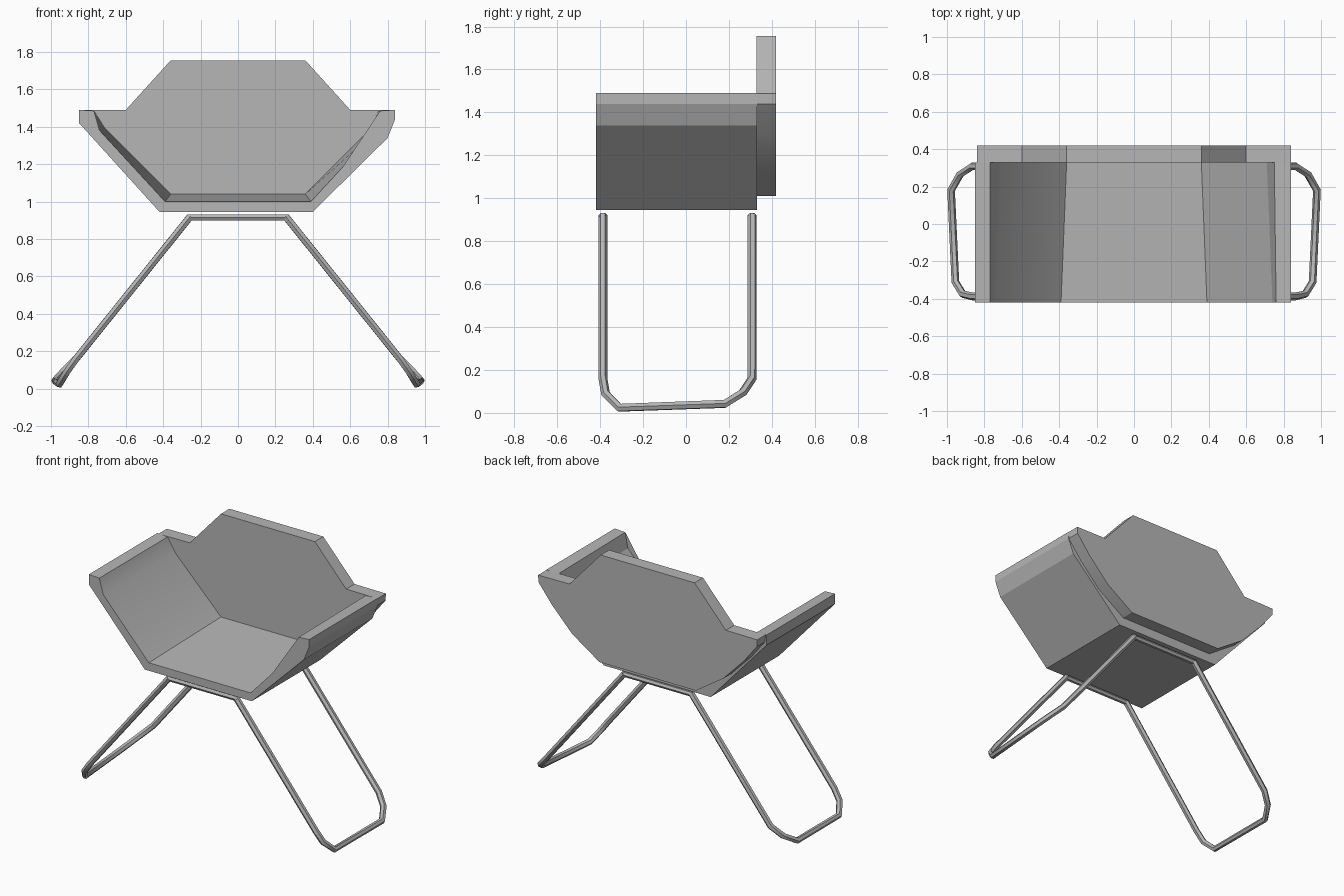
import bpy, bmesh, math

cube = bpy.data.objects.get("Cube")
if cube:
    bpy.data.objects.remove(cube)

grey = bpy.data.materials.new("light_grey")
grey.use_nodes = True
COLOUR = (0.47, 0.47, 0.47, 1)
grey.diffuse_color = COLOUR
grey.node_tree.nodes["Principled BSDF"].inputs["Base Color"].default_value = COLOUR


def mirror(half):
    """Complete a right-hand outline with its left-hand reflection."""
    return half + [(-x, z) for x, z in reversed(half)]


def finish(obj, angle=20):
    obj.data.materials.append(grey)
    bpy.ops.object.select_all(action='DESELECT')
    obj.select_set(True)
    bpy.context.view_layer.objects.active = obj
    bpy.ops.object.shade_smooth_by_angle(angle=math.radians(angle))


def loft(name, front, y0, back, y1):
    """Solid between two matching xz outlines."""
    bm = bmesh.new()
    a = [bm.verts.new((x, y0, z)) for x, z in front]
    b = [bm.verts.new((x, y1, z)) for x, z in back]
    for i in range(len(a)):
        j = (i + 1) % len(a)
        bm.faces.new((a[i], a[j], b[j], b[i]))
    caps = [bm.faces.new(a), bm.faces.new(b)]
    bmesh.ops.triangulate(bm, faces=caps)
    bmesh.ops.recalc_face_normals(bm, faces=bm.faces[:])
    mesh = bpy.data.meshes.new(name)
    bm.to_mesh(mesh)
    bm.free()
    obj = bpy.data.objects.new(name, mesh)
    bpy.context.collection.objects.link(obj)
    finish(obj)


def tube(name, points, radius=0.021):
    curve = bpy.data.curves.new(name, 'CURVE')
    curve.dimensions = '3D'
    curve.bevel_depth = radius
    curve.bevel_resolution = 1
    curve.use_fill_caps = True
    line = curve.splines.new('POLY')
    line.points.add(len(points) - 1)
    for p, co in zip(line.points, points):
        p.co = (*co, 1)
    obj = bpy.data.objects.new(name, curve)
    bpy.context.collection.objects.link(obj)
    bpy.ops.object.select_all(action='DESELECT')
    obj.select_set(True)
    bpy.context.view_layer.objects.active = obj
    bpy.ops.object.convert(target='MESH')
    finish(bpy.context.object, 50)


# Seat shell: base and sloping arms, walls thickening towards the back
outer = [(-0.85, 1.49), (-0.85, 1.42), (-0.42, 0.945), (0.40, 0.945),
         (0.80, 1.34), (0.84, 1.44), (0.84, 1.49)]
inner_front = [(0.76, 1.485), (0.74, 1.38), (0.39, 1.0), (-0.39, 1.0), (-0.74, 1.38), (-0.77, 1.485)]
inner_back = [(0.75, 1.485), (0.71, 1.39), (0.36, 1.04), (-0.36, 1.04), (-0.71, 1.39), (-0.77, 1.485)]
loft("seat_shell", outer + inner_front, -0.42, outer + inner_back, 0.33)

# Backrest with side wings that meet the arms
back = mirror([(0.36, 1.755), (0.60, 1.49), (0.84, 1.488), (0.838, 1.44),
               (0.735, 1.31), (0.58, 1.15), (0.37, 1.01)])
loft("backrest", back, 0.328, back, 0.42)

# Splayed legs joined by a rounded floor runner on each side
loop = [(0.255, -0.387, 0.92), (0.865, -0.387, 0.16), (0.915, -0.375, 0.09),
        (0.955, -0.31, 0.024), (0.978, 0.18, 0.042), (0.93, 0.265, 0.095),
        (0.865, 0.308, 0.16), (0.255, 0.308, 0.92)]
for side, label in ((1, "left"), (-1, "right")):
    tube(label + "_leg_loop", [(side * x, y, z) for x, y, z in loop])

# Crossbars under the seat
for y, label in ((-0.387, "front"), (0.308, "rear")):
    tube(label + "_crossbar", [(-0.27, y, 0.915), (0.27, y, 0.915)], 0.018)
